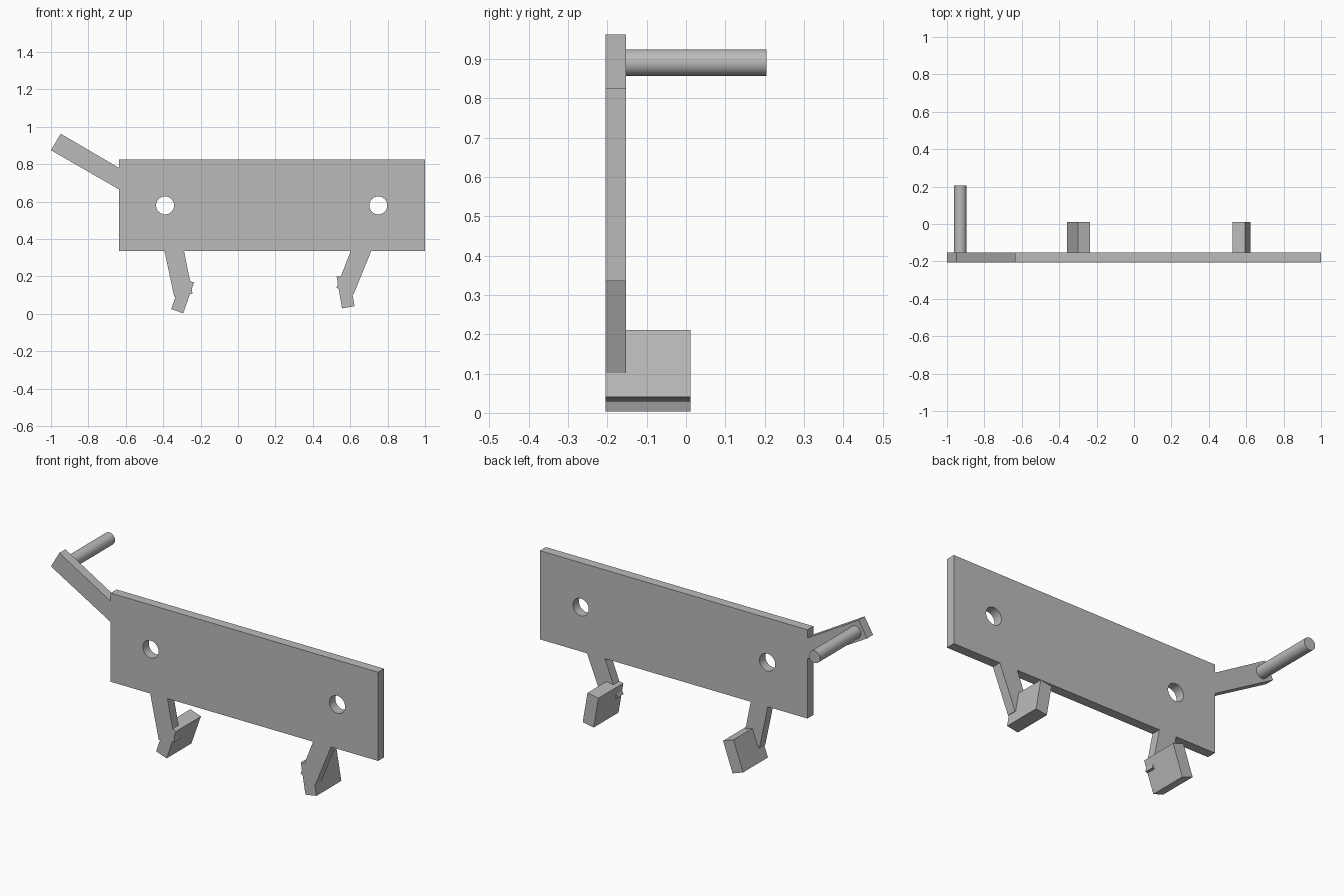
import bpy
import bmesh
from math import pi
from mathutils import Vector

cube = bpy.data.objects.get("Cube")
if cube:
    bpy.data.objects.remove(cube, do_unlink=True)

FRONT, BACK = -0.205, -0.153      # sheet thickness
FOOT_BACK = 0.012
PEG_BACK = 0.205

grey = bpy.data.materials.new("plain_grey")
grey.use_nodes = True
colour = (0.5, 0.5, 0.5, 1)
grey.diffuse_color = colour
grey.node_tree.nodes["Principled BSDF"].inputs["Base Color"].default_value = colour


def extrude_profile(name, points, y0, y1):
    """Solid made from an outline in the xz plane, running from y0 to y1."""
    bm = bmesh.new()
    face = bm.faces.new([bm.verts.new((x, y0, z)) for x, z in points])
    new = bmesh.ops.extrude_face_region(bm, geom=[face])["geom"]
    verts = [g for g in new if isinstance(g, bmesh.types.BMVert)]
    bmesh.ops.translate(bm, verts=verts, vec=(0, y1 - y0, 0))
    bmesh.ops.recalc_face_normals(bm, faces=bm.faces)
    mesh = bpy.data.meshes.new(name)
    bm.to_mesh(mesh)
    bm.free()
    mesh.materials.append(grey)
    obj = bpy.data.objects.new(name, mesh)
    bpy.context.collection.objects.link(obj)
    return obj


def slanted_bar(start, along, width):
    """Four corners of a bar: one edge start to start+along, width to its left."""
    a, d = Vector(start), Vector(along)
    side = Vector((-d.y, d.x)).normalized() * width
    return [a, a + d, a + d + side, a + side]


def rod(name, x, z, radius, y0, y1):
    bpy.ops.mesh.primitive_cylinder_add(
        vertices=48, radius=radius, depth=y1 - y0,
        location=(x, (y0 + y1) / 2, z), rotation=(pi / 2, 0, 0))
    obj = bpy.context.object
    obj.name = name
    obj.data.materials.append(grey)
    return obj


def make_active(obj):
    bpy.ops.object.select_all(action="DESELECT")
    obj.select_set(True)
    bpy.context.view_layer.objects.active = obj


# Main plate with two round holes
plate = extrude_profile("main_plate", [(-0.635, 0.335), (1, 0.335), (1, 0.825), (-0.635, 0.825)], FRONT, BACK)
for x in (-0.39, 0.75):
    cutter = rod("hole_cutter", x, 0.58, 0.048, FRONT - 0.1, BACK + 0.1)
    cutter.hide_render = True
    make_active(plate)
    mod = plate.modifiers.new("hole", "BOOLEAN")
    mod.operation = "DIFFERENCE"
    mod.solver = "EXACT"
    mod.object = cutter
    bpy.ops.object.modifier_apply(modifier=mod.name)
    bpy.data.objects.remove(cutter, do_unlink=True)
make_active(plate)
bpy.ops.object.shade_smooth_by_angle()

# Raised arm and its peg
extrude_profile("arm", [(-1, 0.875), (-0.635, 0.665), (-0.635, 0.78), (-0.948, 0.963)], FRONT, BACK)
rod("peg", -0.929, 0.891, 0.034, BACK, PEG_BACK)
bpy.ops.object.shade_smooth_by_angle()

# Legs, cut level with the plate's lower edge
extrude_profile("right_leg", [(-0.393, 0.335), (-0.341, 0.092), (-0.243, 0.108), (-0.288, 0.335)], FRONT, BACK)
extrude_profile("left_leg", [(0.602, 0.335), (0.526, 0.139), (0.617, 0.102), (0.712, 0.335)], FRONT, BACK)

# Tilted foot blocks
extrude_profile("right_foot", slanted_bar((-0.293, 0.003), (0.058, 0.165), 0.068), FRONT, FOOT_BACK)
extrude_profile("left_foot", slanted_bar((0.623, 0.041), (-0.029, 0.17), 0.068), FRONT, FOOT_BACK)
